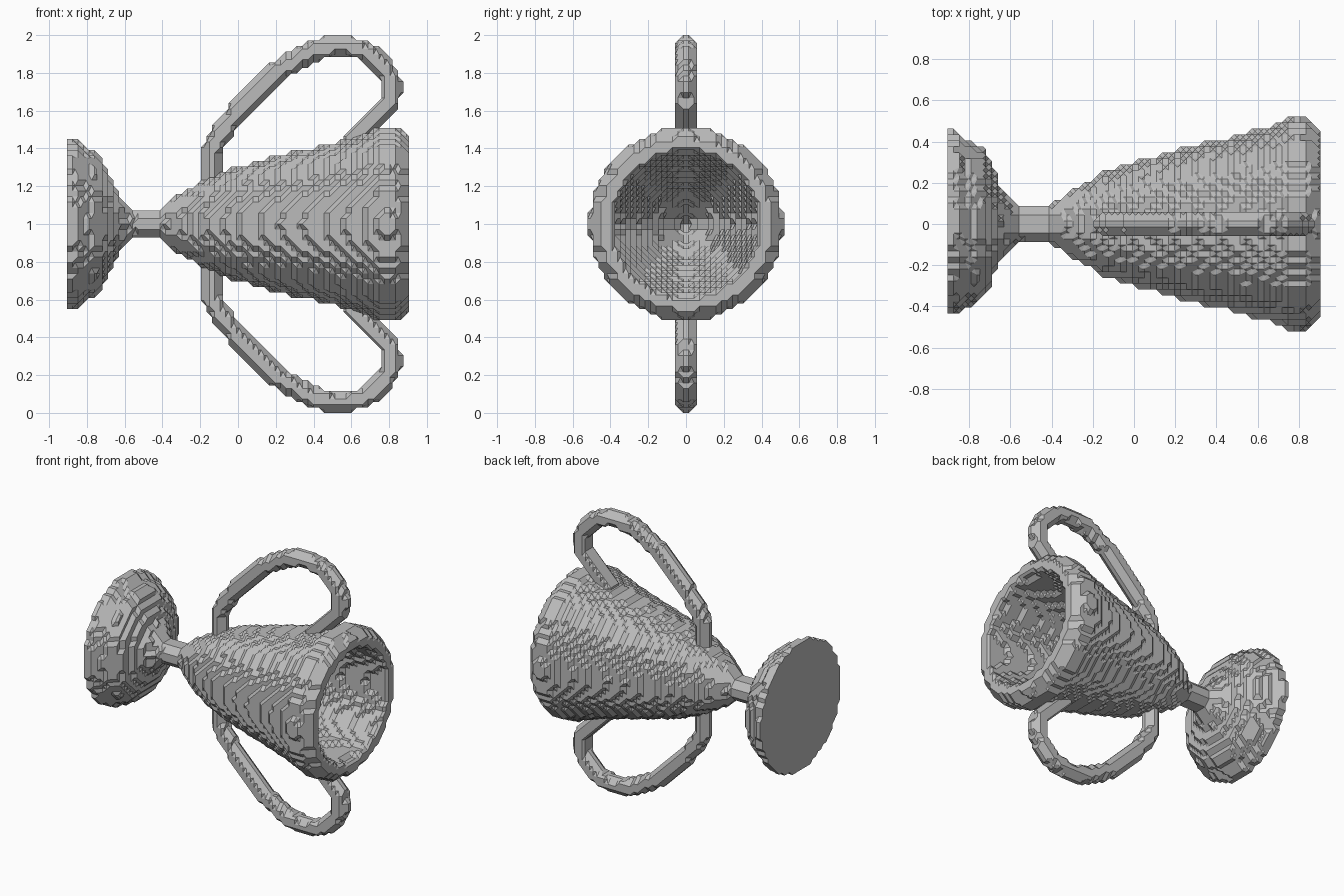
import bpy
import bmesh
import math
from itertools import product
from mathutils import Vector

cube = bpy.data.objects.get("Cube")
if cube:
    bpy.data.objects.remove(cube)

H = 2 / 69                              # block size
ORIGIN = Vector((-31.25 * H, H / 2, H / 2))
LEFT_END = ORIGIN.x                     # flat underside of the foot

metal = bpy.data.materials.new("grey_metal")
metal.use_nodes = True
GREY = (0.5, 0.5, 0.5, 1)
metal.diffuse_color = GREY
metal.node_tree.nodes["Principled BSDF"].inputs["Base Color"].default_value = GREY

# Faces of one grid cell, corners wound the same way seen from outside
CELL_FACES = []
for axis in range(3):
    for side in (0, 1):
        ring = []
        for a, b in ((0, 0), (1, 0), (1, 1), (0, 1)):
            corner = [0, 0, 0]
            corner[axis] = side
            corner[(axis + 1) % 3] = a
            corner[(axis + 2) % 3] = b
            ring.append(tuple(corner))
        CELL_FACES.append(ring if side else ring[::-1])


def add(p, q):
    return (p[0] + q[0], p[1] + q[1], p[2] + q[2])


def cell_links(cell, solid):
    """Directed links between the cut edges around one cell."""
    links = {}
    for face in CELL_FACES:
        ring = [add(cell, c) for c in face]
        filled = [p in solid for p in ring]
        for i in range(4):
            if filled[i] or not filled[(i + 1) % 4]:
                continue
            j = (i + 1) % 4
            while filled[(j + 1) % 4]:
                j = (j + 1) % 4
            links[add(ring[j], ring[(j + 1) % 4])] = add(ring[i], ring[(i + 1) % 4])
    return links


def build_part(name, inside, low, high):
    """Fill a grid where inside(point) holds and skin it with chamfered steps."""
    spans = [range(math.floor((low[k] - ORIGIN[k]) / H) - 1,
                   math.ceil((high[k] - ORIGIN[k]) / H) + 2) for k in range(3)]
    solid = {p for p in product(*spans) if inside(ORIGIN + Vector(p) * H)}
    cells = {(x - i, y - j, z - k) for x, y, z in solid
             for i, j, k in product((0, 1), repeat=3)}
    bm = bmesh.new()
    verts = {}
    for cell in cells:
        links = cell_links(cell, solid)
        while links:
            start, key = links.popitem()
            loop = [start]
            while key != start:
                loop.append(key)
                key = links.pop(key)
            for key in loop:
                if key not in verts:
                    co = ORIGIN + Vector(key) * (H / 2)
                    co.x = max(co.x, LEFT_END)
                    verts[key] = bm.verts.new(co)
            if len(loop) > 2:
                try:
                    bm.faces.new([verts[k] for k in loop])
                except ValueError:
                    pass
    bmesh.ops.triangulate(bm, faces=bm.faces)
    bmesh.ops.recalc_face_normals(bm, faces=bm.faces)
    bmesh.ops.dissolve_limit(bm, angle_limit=0.01, verts=bm.verts, edges=bm.edges)
    mesh = bpy.data.meshes.new(name)
    bm.to_mesh(mesh)
    bm.free()
    mesh.materials.append(metal)
    obj = bpy.data.objects.new(name, mesh)
    bpy.context.collection.objects.link(obj)
    return obj


def radius_at(profile, x):
    """Radius of a turned profile at x, or -1 beyond its ends."""
    for (x0, r0), (x1, r1) in zip(profile, profile[1:]):
        if x0 <= x <= x1:
            return r0 + (r1 - r0) * (x - x0) / (x1 - x0)
    return -1


# Foot and neck, turned about the x axis
FOOT = [(-0.91, 0.449), (-0.855, 0.449), (-0.83, 0.42), (-0.74, 0.375),
        (-0.68, 0.28), (-0.665, 0.2), (-0.61, 0.13), (-0.56, 0.085),
        (-0.5, 0.078), (-0.4, 0.078)]


def in_foot(p):
    return math.hypot(p.y - 0.005, p.z - 1) < radius_at(FOOT, p.x)


build_part("foot", in_foot, (-0.91, -0.47, 0.53), (-0.4, 0.47, 1.47))

# Hollow cup with a rounded lip
CUP = [(-0.56, 0.078), (-0.42, 0.08), (-0.3, 0.165), (-0.15, 0.25), (0, 0.305),
       (0.25, 0.37), (0.5, 0.43), (0.7, 0.49), (0.75, 0.512), (0.83, 0.512),
       (0.86, 0.495), (0.9, 0.46)]
HOLLOW = [(-0.3, 0), (0, 0.18), (0.3, 0.27), (0.6, 0.34), (0.95, 0.395)]


def in_cup(p):
    r = math.hypot(p.y, p.z - 1)
    return radius_at(HOLLOW, p.x) <= r < radius_at(CUP, p.x)


build_part("cup", in_cup, (-0.56, -0.53, 0.47), (0.9, 0.53, 1.53))

# Two handles, mirrored about the cup axis
HANDLE = [Vector((x, 0, z)) for x, z in (
    (-0.14, 0.2), (-0.142, 0.38), (-0.1, 0.47), (0.04, 0.645), (0.225, 0.82),
    (0.4, 0.92), (0.54, 0.945), (0.67, 0.92), (0.77, 0.84), (0.815, 0.75),
    (0.8, 0.64), (0.7, 0.54), (0.6, 0.44))]


def in_handle(p, side):
    q = Vector((p.x, p.y, (p.z - 1) * side))
    for a, b in zip(HANDLE, HANDLE[1:]):
        d = b - a
        t = min(1, max(0, (q - a).dot(d) / d.length_squared))
        if (q - a - d * t).length < 0.057:
            return True
    return False


for name, side, low_z, high_z in (("upper_handle", 1, 1.1, 2), ("lower_handle", -1, 0, 0.9)):
    build_part(name, lambda p: in_handle(p, side),
               (-0.22, -0.07, low_z), (0.9, 0.07, high_z))
